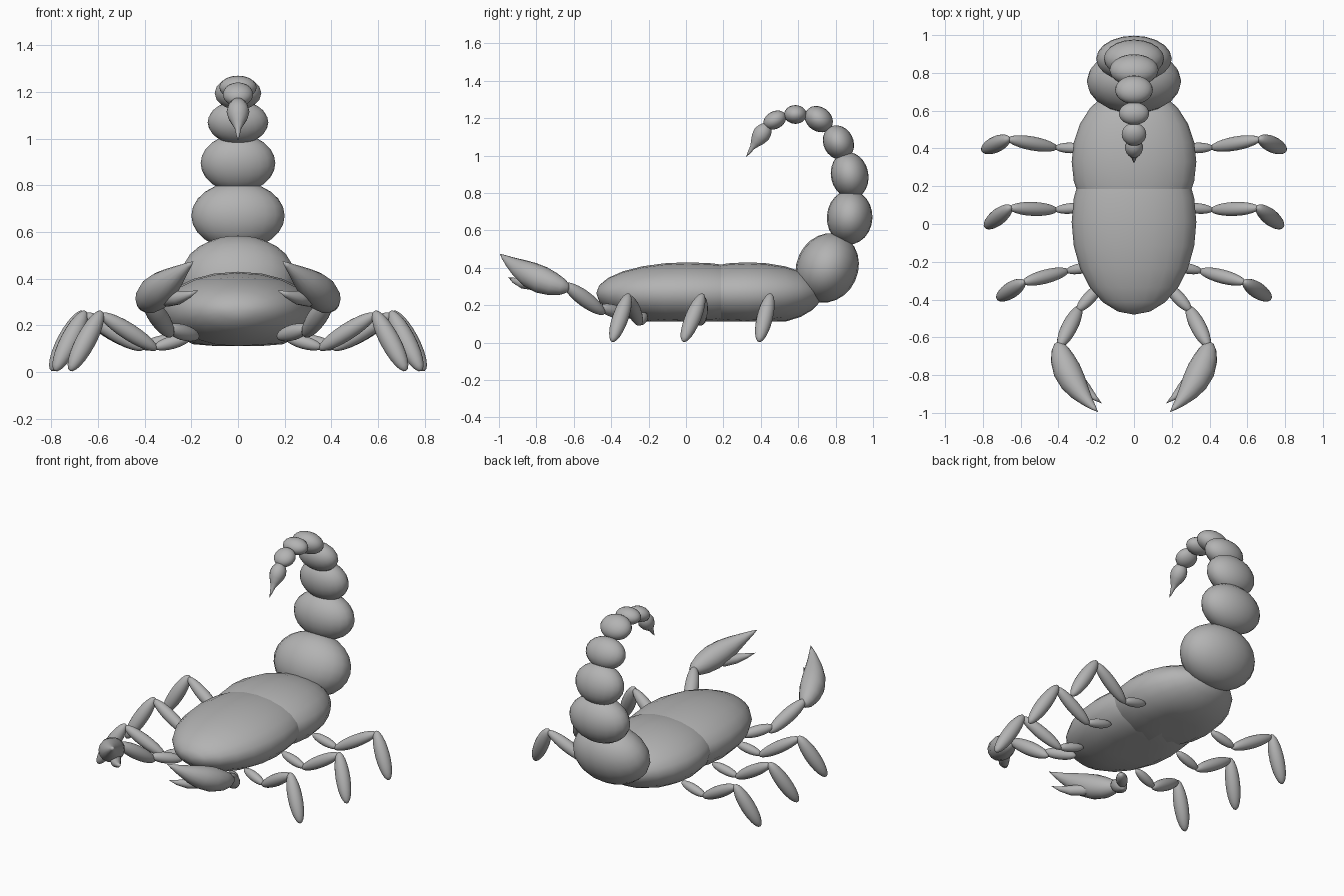
import bpy, bmesh, math
from mathutils import Matrix, Vector

if "Cube" in bpy.data.objects:
    bpy.data.objects.remove(bpy.data.objects["Cube"], do_unlink=True)

grey = bpy.data.materials.new("shell grey")
grey.use_nodes = True
grey.diffuse_color = (0.45, 0.45, 0.45, 1)
grey.node_tree.nodes["Principled BSDF"].inputs["Base Color"].default_value = (0.45, 0.45, 0.45, 1)


def finish(bm, name, mirror=False):
    """Turn a bmesh into a smooth object, optionally mirrored across x."""
    bmesh.ops.recalc_face_normals(bm, faces=bm.faces)
    for f in bm.faces:
        f.smooth = True
    mesh = bpy.data.meshes.new(name)
    bm.to_mesh(mesh)
    bm.free()
    mesh.materials.append(grey)
    obj = bpy.data.objects.new(name, mesh)
    bpy.context.collection.objects.link(obj)
    if mirror:
        obj.modifiers.new("Mirror", 'MIRROR')
    return obj


def ball(matrix):
    bm = bmesh.new()
    bmesh.ops.create_uvsphere(bm, u_segments=20, v_segments=12, radius=1, matrix=matrix)
    return bm


def body_part(name, y, length, width=0.33, z=0.265, up=0.165, down=0.18, floor=0.112):
    """Ellipsoid lying along y with a flattened belly."""
    bm = ball(Matrix.Rotation(math.pi / 2, 4, 'X'))
    for v in bm.verts:
        c = v.co
        c.x, c.y = c.x * width, y + c.y * length
        c.z = max(z + c.z * (up if c.z > 0 else down), floor)
    return finish(bm, name)


def limb(name, start, end, radius):
    """Mirrored spindle-shaped limb segment between two points."""
    a, b = Vector(start), Vector(end)
    turn = (b - a).to_track_quat('Z', 'Y').to_matrix().to_4x4()
    size = Matrix.Diagonal((radius, radius, (b - a).length / 2, 1))
    return finish(ball(Matrix.Translation((a + b) / 2) @ turn @ size), name, True)


def taper(name, path, profile, mirror=False, sides=14):
    """Sweep a (position, radius) profile along a three-point curve."""
    p, q, r = (Vector(c) for c in path)
    bm = bmesh.new()
    rings = []
    for t, radius in profile:
        centre = p * (1 - t) ** 2 + q * 2 * t * (1 - t) + r * t * t
        turn = ((q - p) * (1 - t) + (r - q) * t).to_track_quat('Z', 'Y')
        ring = []
        for i in range(sides):
            a = math.tau * i / sides
            ring.append(bm.verts.new(centre + turn @ Vector((math.cos(a), math.sin(a), 0)) * radius))
        rings.append(ring)
    for low, high in zip(rings, rings[1:]):
        for i in range(sides):
            j = (i + 1) % sides
            bm.faces.new((low[i], low[j], high[j], high[i]))
    bmesh.ops.remove_doubles(bm, verts=bm.verts, dist=0.0005)
    return finish(bm, name, mirror)


# Body
body_part("front_body", 0.01, 0.49)
body_part("rear_body", 0.33, 0.40)

# Tail: y, z, forward lean in degrees, half width, half depth, half length
tail = [
    (0.755, 0.40, -25, 0.25, 0.165, 0.19),
    (0.875, 0.67, -3, 0.20, 0.122, 0.145),
    (0.875, 0.895, 12, 0.16, 0.10, 0.125),
    (0.815, 1.07, 28, 0.13, 0.08, 0.095),
    (0.71, 1.195, 55, 0.10, 0.065, 0.08),
    (0.585, 1.22, 90, 0.08, 0.05, 0.06),
    (0.475, 1.19, 118, 0.065, 0.047, 0.064),
]
for n, (y, z, lean, wide, deep, long) in enumerate(tail, 1):
    m = (Matrix.Translation((0, y, z)) @ Matrix.Rotation(math.radians(lean), 4, 'X')
         @ Matrix.Diagonal((wide, deep, long, 1)))
    finish(ball(m), f"tail_segment_{n}")
taper("stinger", [(0, 0.445, 1.17), (0, 0.37, 1.07), (0, 0.32, 0.99)],
      [(0, 0), (0.06, 0.028), (0.16, 0.043), (0.28, 0.049), (0.42, 0.042),
       (0.56, 0.026), (0.68, 0.014), (0.84, 0.008), (1, 0)])

# Legs: hip, ankle, knee and foot points
legs = {
    "front": [(0.20, -0.22, 0.15), (0.36, -0.25, 0.105), (0.59, -0.31, 0.25), (0.72, -0.395, 0.005)],
    "middle": [(0.25, 0.09, 0.15), (0.42, 0.075, 0.105), (0.66, 0.085, 0.25), (0.785, -0.015, 0.005)],
    "back": [(0.25, 0.40, 0.15), (0.42, 0.405, 0.105), (0.67, 0.45, 0.25), (0.80, 0.39, 0.005)],
}
for name, (hip, ankle, knee, foot) in legs.items():
    limb(f"{name}_leg_inner", hip, ankle, 0.028)
    inset = Vector(ankle).lerp(Vector(knee), -0.06)
    limb(f"{name}_leg_middle", inset, knee, 0.037)
    top = Vector(knee).lerp(Vector(foot), -0.05)
    limb(f"{name}_leg_foot", top, foot, 0.043)

# Pincers
limb("pincer_shoulder", (0.17, -0.32, 0.15), (0.30, -0.46, 0.19), 0.034)
limb("pincer_arm", (0.285, -0.435, 0.155), (0.395, -0.65, 0.315), 0.042)
taper("claw", [(0.40, -0.62, 0.29), (0.37, -0.83, 0.33), (0.19, -0.995, 0.475)],
      [(0, 0), (0.03, 0.025), (0.1, 0.045), (0.22, 0.063), (0.38, 0.074), (0.55, 0.069),
       (0.7, 0.052), (0.84, 0.03), (0.94, 0.013), (1, 0)], True)
taper("claw_finger", [(0.35, -0.74, 0.32), (0.27, -0.88, 0.30), (0.17, -0.95, 0.35)],
      [(0, 0), (0.1, 0.022), (0.3, 0.034), (0.55, 0.03), (0.8, 0.015), (1, 0)], True)
